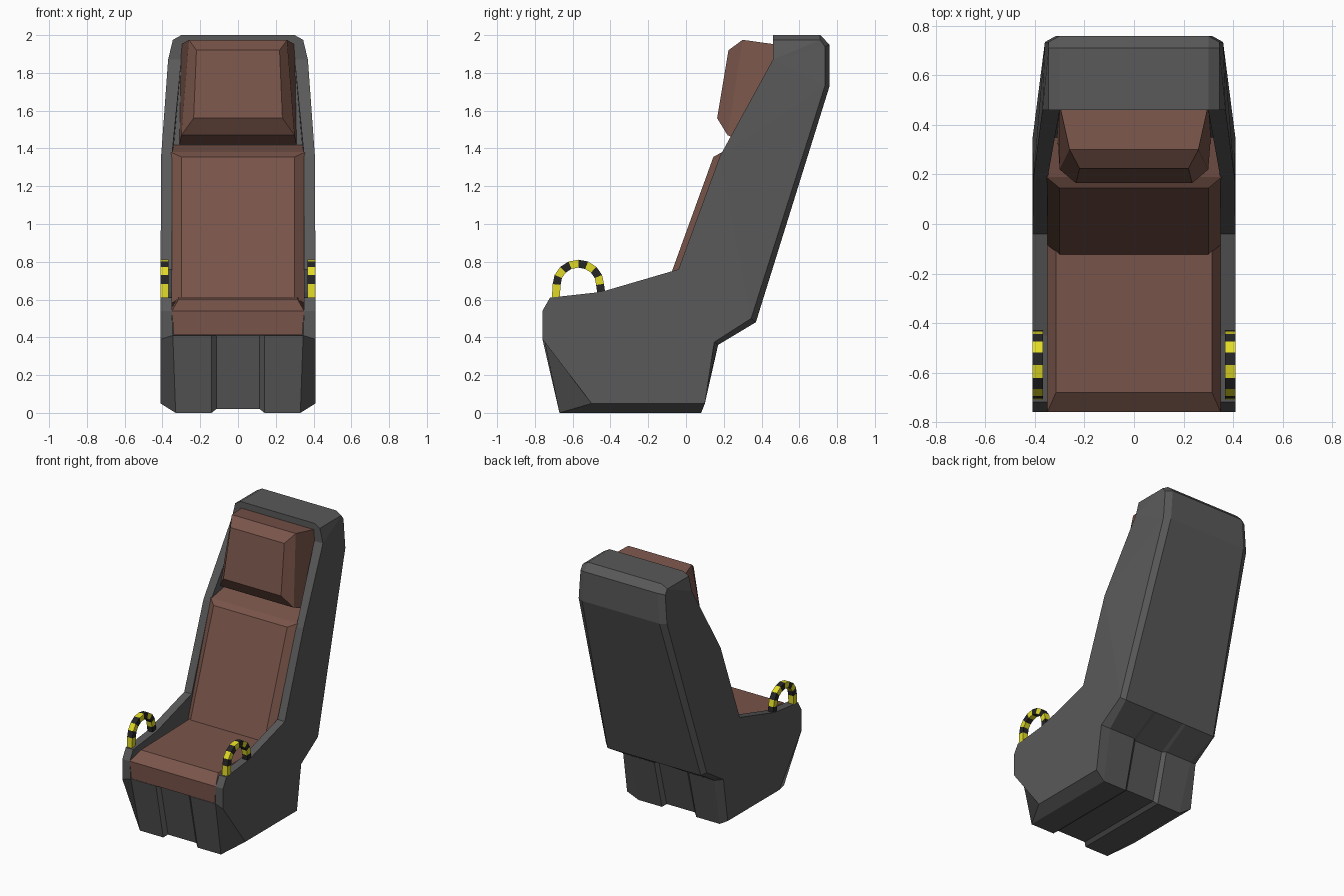
import bpy, bmesh
from math import cos, sin, pi
from mathutils import Vector

default_cube = bpy.data.objects.get("Cube")
if default_cube:
    bpy.data.objects.remove(default_cube)


def material(name, rgb):
    mat = bpy.data.materials.new(name)
    mat.use_nodes = True
    colour = (*rgb, 1)
    mat.diffuse_color = colour
    shader = next(n for n in mat.node_tree.nodes if n.type == 'BSDF_PRINCIPLED')
    shader.inputs["Base Color"].default_value = colour
    shader.inputs["Roughness"].default_value = 0.8
    return mat


shell_grey = material("shell grey", (0.1, 0.1, 0.1))
leather_brown = material("leather brown", (0.19, 0.09, 0.068))
stripe_yellow = material("stripe yellow", (0.75, 0.7, 0.02))
stripe_black = material("stripe black", (0.018, 0.018, 0.018))


def bridge(bm, loops, closed=True):
    """Skin neighbouring vertex loops with quads, cap both ends, list faces per band."""
    bands = []
    for a, b in zip(loops, loops[1:]):
        n = len(a)
        bands.append([bm.faces.new((a[i], a[(i + 1) % n], b[(i + 1) % n], b[i]))
                      for i in range(n)])
    bm.faces.new(loops[0])
    bm.faces.new(loops[-1])
    return bands


def finish(bm, name, *mats):
    bmesh.ops.remove_doubles(bm, verts=bm.verts, dist=0.0005)
    bmesh.ops.triangulate(bm, faces=[f for f in bm.faces if len(f.verts) > 4])
    bmesh.ops.recalc_face_normals(bm, faces=bm.faces)
    mesh = bpy.data.meshes.new(name)
    bm.to_mesh(mesh)
    bm.free()
    for mat in mats:
        mesh.materials.append(mat)
    obj = bpy.data.objects.new(name, mesh)
    bpy.context.collection.objects.link(obj)
    return obj


# Shell: outline of the outer side panel as named corners (y, z, half width)
side = {
    "base_front": (-0.5, 0.05, 0.41),
    "panel_top": (-0.76, 0.39, 0.41),
    "nose_low": (-0.76, 0.54, 0.41),
    "nose_high": (-0.72, 0.61, 0.41),
    "arm": (-0.45, 0.64, 0.41),
    "elbow": (-0.04, 0.76, 0.41),
    "shoulder": (0.18, 1.36, 0.407),
    "hood_low": (0.46, 1.87, 0.37),
    "hood_front": (0.46, 1.975, 0.345),
    "hood_rear": (0.71, 1.975, 0.345),
    "crown": (0.735, 1.94, 0.345),
    "back_high": (0.735, 1.73, 0.36),
    "back_low": (0.345, 0.5, 0.41),
    "base_rear_high": (0.15, 0.375, 0.41),
    "base_rear": (0.1, 0.05, 0.41),
}

# Inner edge of the rim and of the chamfers
edge = {key: (y, z, 0.35) for key, (y, z, x) in side.items()}
edge.update({
    "base_front": (-0.67, 0, 0.33),
    "panel_top": (-0.755, 0.41, 0.345),
    "hood_low": (0.46, 1.87, 0.3),
    "hood_front": (0.46, 2, 0.3),
    "hood_rear": (0.71, 2, 0.3),
    "crown": (0.76, 1.95, 0.3),
    "back_high": (0.76, 1.73, 0.315),
    "back_low": (0.37, 0.48, 0.38),
    "base_rear_high": (0.17, 0.36, 0.35),
    "base_rear": (0.08, 0, 0.33),
})

# Tub floor beneath the cushions
floor = dict(edge)
floor.update({
    "nose_low": (-0.7, 0.415, 0.35),
    "nose_high": (-0.65, 0.42, 0.35),
    "arm": (-0.4, 0.42, 0.35),
    "elbow": (0.1, 0.5, 0.35),
    "shoulder": (0.32, 1.3, 0.35),
})

# Shallow channel running around the front, underside and back of the base
lip = {key: (y, z, 0.14) for key, (y, z, x) in floor.items()}
channel = {key: (y, z, 0.115) for key, (y, z, x) in floor.items()}
channel.update({
    "base_front": (-0.65, 0.02, 0.115),
    "panel_top": (-0.735, 0.41, 0.115),
    "base_rear_high": (0.15, 0.36, 0.115),
    "base_rear": (0.06, 0.02, 0.115),
})

bm = bmesh.new()
layers = [side, edge, floor, lip, channel]
stations = [(1, s) for s in layers] + [(-1, s) for s in reversed(layers)]
bridge(bm, [[bm.verts.new((sign * x, y, z)) for y, z, x in s.values()]
            for sign, s in stations])
finish(bm, "seat_shell", shell_grey)


def cushion(name, rings):
    """Loft rings given as a lower and an upper edge, each (y, z, half width)."""
    bm = bmesh.new()
    loops = []
    for (y0, z0, w0), (y1, z1, w1) in rings:
        corners = ((-w0, y0, z0), (w0, y0, z0), (w1, y1, z1), (-w1, y1, z1))
        loops.append([bm.verts.new(c) for c in corners])
    bridge(bm, loops)
    return finish(bm, name, leather_brown)


# Cushions, from the hidden underside out to the padded face
cushion("seat_cushion", [
    ((-0.755, 0.412, 0.34), (0.05, 0.43, 0.34)),
    ((-0.76, 0.54, 0.35), (0.0, 0.56, 0.35)),
    ((-0.68, 0.602, 0.315), (-0.06, 0.615, 0.315)),
])
cushion("backrest_cushion", [
    ((0.1, 0.5, 0.345), (0.36, 1.42, 0.345)),
    ((-0.08, 0.58, 0.355), (0.19, 1.38, 0.355)),
    ((-0.125, 0.61, 0.3), (0.145, 1.355, 0.3)),
])
cushion("headrest_cushion", [
    ((0.35, 1.42, 0.31), (0.48, 1.95, 0.3)),
    ((0.22, 1.47, 0.3), (0.3, 1.975, 0.26)),
    ((0.165, 1.56, 0.235), (0.225, 1.92, 0.22)),
])

# Striped grab handles: square bar swept along an arch
arch = [Vector((0, -0.57 - 0.115 * cos(pi * i / 8), 0.68 + 0.11 * sin(pi * i / 8)))
        for i in range(9)]
path = [Vector((0, -0.69, 0.59)), *arch, Vector((0, -0.447, 0.62))]
half = 0.021

for label, centre in (("left", 0.388), ("right", -0.388)):
    bm = bmesh.new()
    loops = []
    for i, point in enumerate(path):
        along = path[min(i + 1, len(path) - 1)] - path[max(i - 1, 0)]
        out = Vector((0, -along.z, along.y)).normalized() * half
        across = Vector((half, 0, 0))
        origin = point + Vector((centre, 0, 0))
        loops.append([bm.verts.new(origin + a * across + b * out)
                      for a, b in ((-1, -1), (1, -1), (1, 1), (-1, 1))])
    for i, band in enumerate(bridge(bm, loops)):
        for face in band:
            face.material_index = i % 2
    finish(bm, label + "_grab_handle", stripe_yellow, stripe_black)
